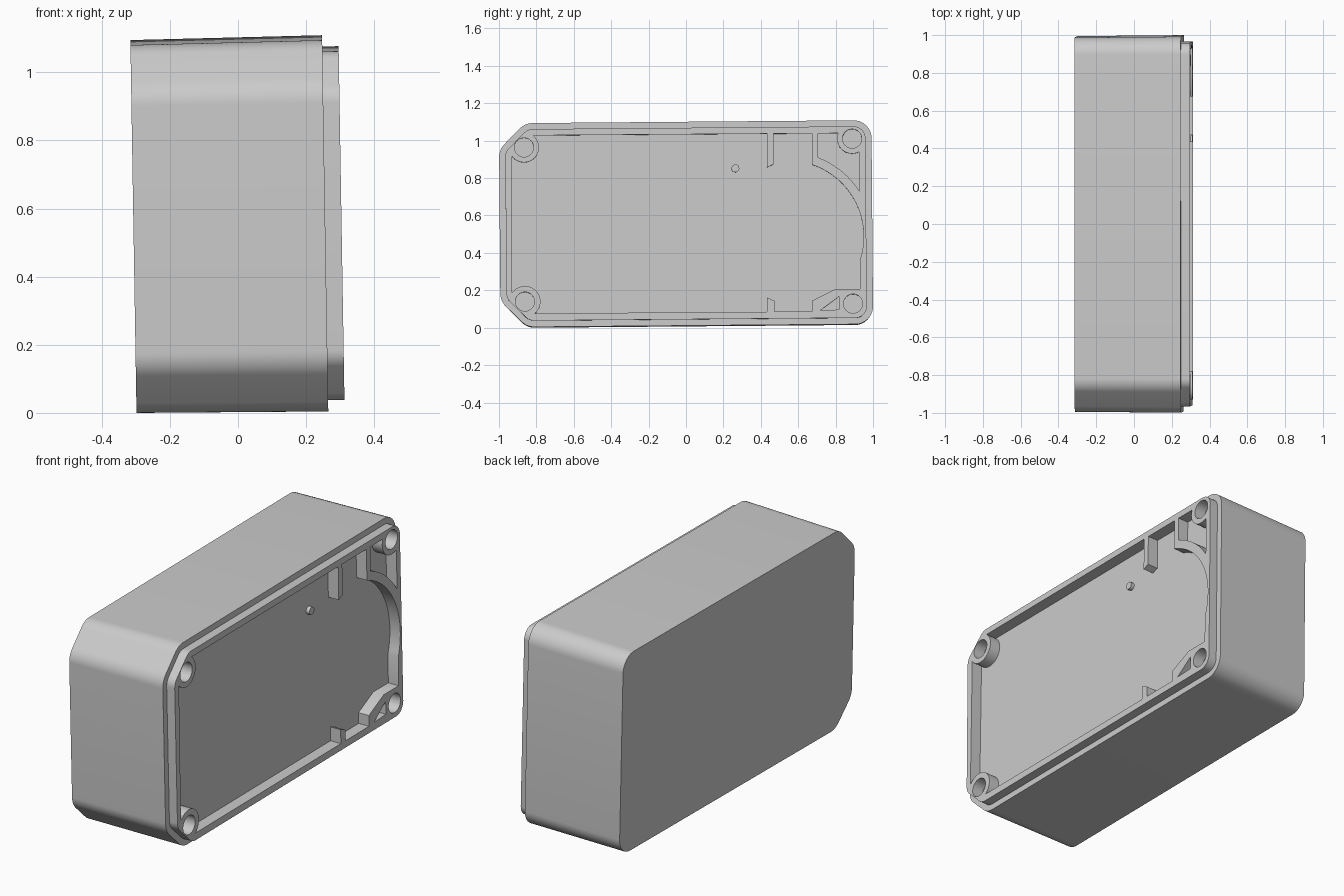
import bpy, bmesh
from math import cos, sin, radians, tan
from mathutils import Vector

if "Cube" in bpy.data.objects:
    bpy.data.objects.remove(bpy.data.objects["Cube"])

BACK, FACE, LIP, FLOOR = -0.307, 0.256, 0.304, 0.242   # depths along x
TILT_X, TILT_Y, MID = 0.0085, -0.0165, 0.556           # the box leans slightly
UP = LIP + 0.05


def loc(y, z):
    """Upright reading -> point in the box's own (y, z) plane."""
    return (y + TILT_X * (z - MID), z - MID - TILT_X * y)


def arc(cy, cz, r, a0, a1, n):
    return [(cy + r * cos(radians(a0 + (a1 - a0) * i / n)),
             cz + r * sin(radians(a0 + (a1 - a0) * i / n))) for i in range(n + 1)]


def fillet(corners, n=8):
    """Round each (y, z, radius) corner of a convex polygon."""
    out = []
    for i, (y, z, r) in enumerate(corners):
        p = Vector((y, z))
        a = (Vector(corners[i - 1][:2]) - p).normalized()
        b = (Vector(corners[(i + 1) % len(corners)][:2]) - p).normalized()
        half = a.angle(b) / 2
        c = p + (a + b).normalized() * r / sin(half)
        s, e = p + a * r / tan(half) - c, p + b * r / tan(half) - c
        for k in range(n + 1):
            d = s.lerp(e, k / n).normalized() * r
            out.append(tuple(c + d))
    return out


def outline(inset):
    """Box outline: chamfered left corners, round right corners."""
    a, b, c = 0.996 - inset, 0.545 - inset, 0.14 - 0.586 * inset
    s, r = 0.10 - inset, 0.095 - inset
    return fillet([(-a + c, -b, s), (a, -b, r), (a, b, r),
                   (-a + c, b, s), (-a, b - c, s), (-a, -b + c, s)])


def loft(name, sections):
    """Solid through a list of (x, outline) sections."""
    bm = bmesh.new()
    rings = [[bm.verts.new((x, y, z)) for y, z in pts] for x, pts in sections]
    n = len(rings[0])
    for lo, hi in zip(rings, rings[1:]):
        for i in range(n):
            j = (i + 1) % n
            bm.faces.new((lo[i], lo[j], hi[j], hi[i]))
    bm.faces.new(rings[0])
    bm.faces.new(rings[-1])
    bmesh.ops.recalc_face_normals(bm, faces=bm.faces)
    me = bpy.data.meshes.new(name)
    bm.to_mesh(me)
    bm.free()
    ob = bpy.data.objects.new(name, me)
    bpy.context.collection.objects.link(ob)
    return ob


def prism(name, pts, x0, x1):
    pts = [loc(*p) for p in pts]
    return loft(name, [(x0, pts), (x1, pts)])


def disc(name, y, z, r, x0, x1, n=32):
    return prism(name, arc(y, z, r, 0, 360, n)[:-1], x0, x1)


def cut(target, tool):
    m = target.modifiers.new("cut", 'BOOLEAN')
    m.operation, m.solver, m.object = 'DIFFERENCE', 'EXACT', tool
    bpy.context.view_layer.objects.active = target
    bpy.ops.object.modifier_apply(modifier=m.name)
    bpy.data.objects.remove(tool)


# Solid body with slight draft and a stepped lip
box = loft("enclosure_body", [(BACK, outline(0.005)), (FACE, outline(0)),
                              (FACE, outline(0.033)), (LIP, outline(0.033))])

# Shallow recess, bulging on the right where the round part sits
AY, AZ = 0.545, 0.487
recess = prism("recess", [(-0.87, 0.075), (0.93, 0.088)]
               + arc(AY, AZ, 0.405, -18, 18, 10)
               + [(0.925, 1.04), (-0.866, 1.027), (-0.93, 0.965), (-0.93, 0.14)],
               FLOOR, UP)

# Raised features left standing inside the recess
bosses = [(-0.866, 0.963, 0.08), (-0.861, 0.139, 0.083),
          (0.888, 1.01, 0.08), (0.893, 0.128, 0.075)]
ISL = (FLOOR - 0.05, UP + 0.05)
for y, z, r in bosses:
    cut(recess, disc("boss", y, z, r, *ISL))
cut(recess, prism("arc_wall", [(0.674, 1.15), (0.674, 0.871)]
                  + arc(AY, AZ, 0.405, 71, 18, 20)
                  + arc(AY, AZ, 0.452, 18, 69, 20) + [(0.706, 1.15)], *ISL))
cut(recess, prism("corner_block", [(0.674, 0.0), (1.05, 0.0), (1.05, 0.207),
                                   (0.802, 0.207), (0.674, 0.144)], *ISL))
cut(recess, prism("upper_rib", [(0.433, 1.15), (0.433, 0.857),
                                (0.467, 0.872), (0.467, 1.15)], *ISL))
cut(recess, prism("lower_rib", [(0.433, 0.0), (0.475, 0.0),
                                (0.472, 0.144), (0.433, 0.16)], *ISL))
cut(box, recess)

# Screw holes and the triangular pocket
for y, z, r in bosses:
    cut(box, disc("screw_hole", y, z, 0.051, FLOOR - 0.002, UP))
cut(box, prism("pocket", [(0.717, 0.091), (0.818, 0.096), (0.818, 0.166)],
               FLOOR + 0.001, UP))

# Small locating pin on the recess floor
pin = disc("locating_pin", 0.264, 0.852, 0.021, FLOOR - 0.01, FLOOR + 0.02, 24)

# Lean everything and rest it on the ground
for ob in (box, pin):
    ob.rotation_euler = (TILT_X, TILT_Y, 0)
bpy.context.view_layer.update()
low = min((box.matrix_world @ v.co).z for v in box.data.vertices)
for ob in (box, pin):
    ob.location.z = -low
    bpy.ops.object.select_all(action='DESELECT')
    ob.select_set(True)
    bpy.context.view_layer.objects.active = ob
    bpy.ops.object.shade_smooth_by_angle(angle=radians(30))
